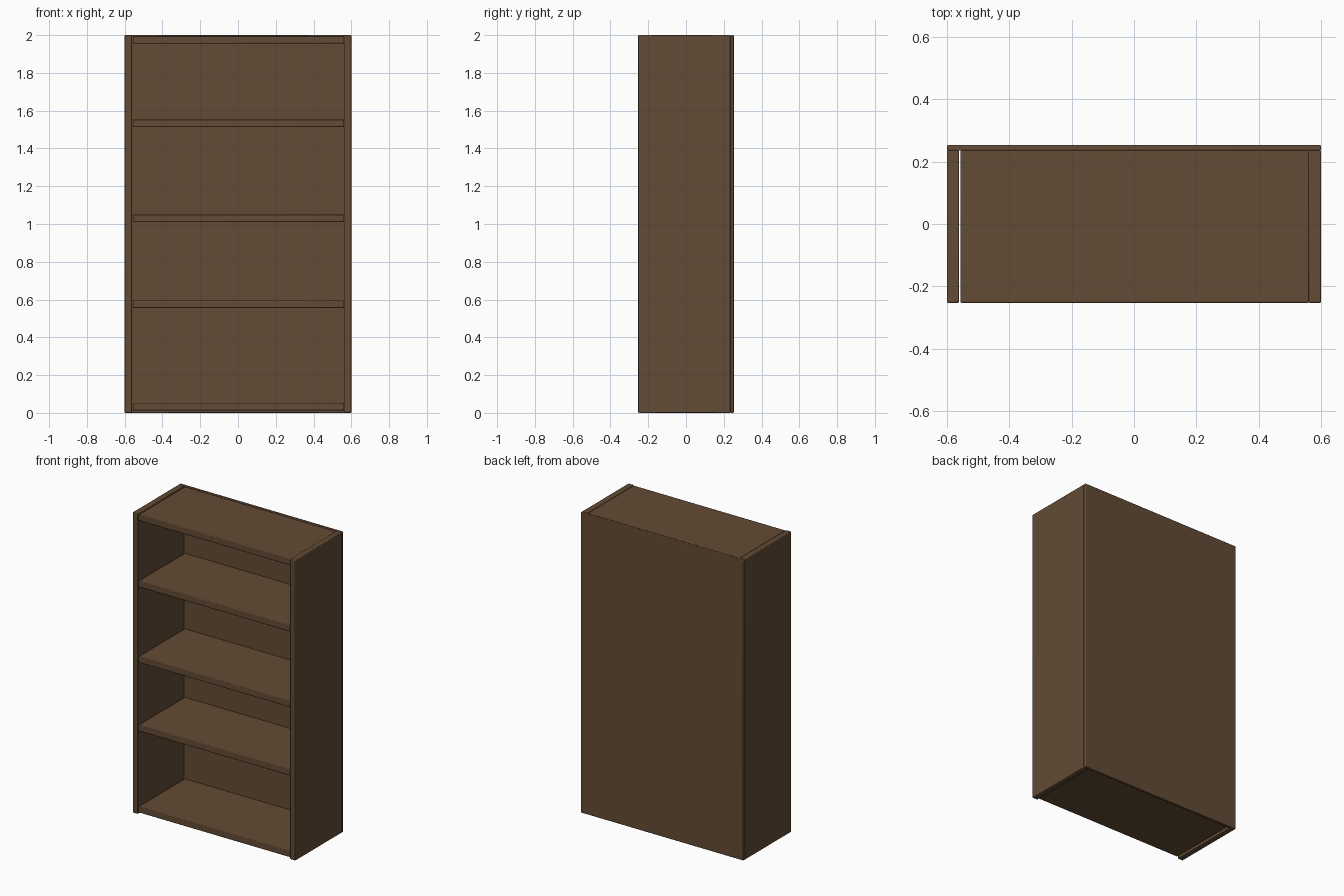
import bpy

if "Cube" in bpy.data.objects:
    bpy.data.objects.remove(bpy.data.objects["Cube"])

# Single dark wood colour
wood = bpy.data.materials.new("dark_brown_wood")
wood.diffuse_color = (0.125, 0.07, 0.035, 1)
wood.use_nodes = True
wood.node_tree.nodes["Principled BSDF"].inputs["Base Color"].default_value = wood.diffuse_color


def board(name, x, y, z, bevel=0.004):
    """Softened board spanning the given (min, max) ranges."""
    spans = (x, y, z)
    bpy.ops.mesh.primitive_cube_add(size=1, location=[(a + b) / 2 for a, b in spans])
    ob = bpy.context.object
    ob.name = name
    ob.scale = [b - a for a, b in spans]
    bpy.ops.object.transform_apply(location=False, rotation=False, scale=True)
    ob.data.materials.append(wood)
    mod = ob.modifiers.new("soft_edges", "BEVEL")
    mod.width = bevel
    mod.segments = 2
    bpy.ops.object.shade_smooth_by_angle()
    return ob


FRONT, BACK, INNER = -0.253, 0.253, 0.236

# Upright side panels
board("left_side", (-0.6, -0.561), (FRONT, INNER), (0, 2))
board("right_side", (0.56, 0.6), (FRONT, INNER), (0, 2))

# Back panel
board("back_panel", (-0.6, 0.6), (INNER - 0.001, BACK), (0, 2))

# Bottom, three shelves and top; a hairline gap stays on the left
for name, z in (("bottom_board", 0.012), ("lower_shelf", 0.555),
                ("middle_shelf", 1.011), ("upper_shelf", 1.514),
                ("top_board", 1.956)):
    board(name, (-0.557, 0.562), (FRONT, INNER), (z, z + 0.04))
